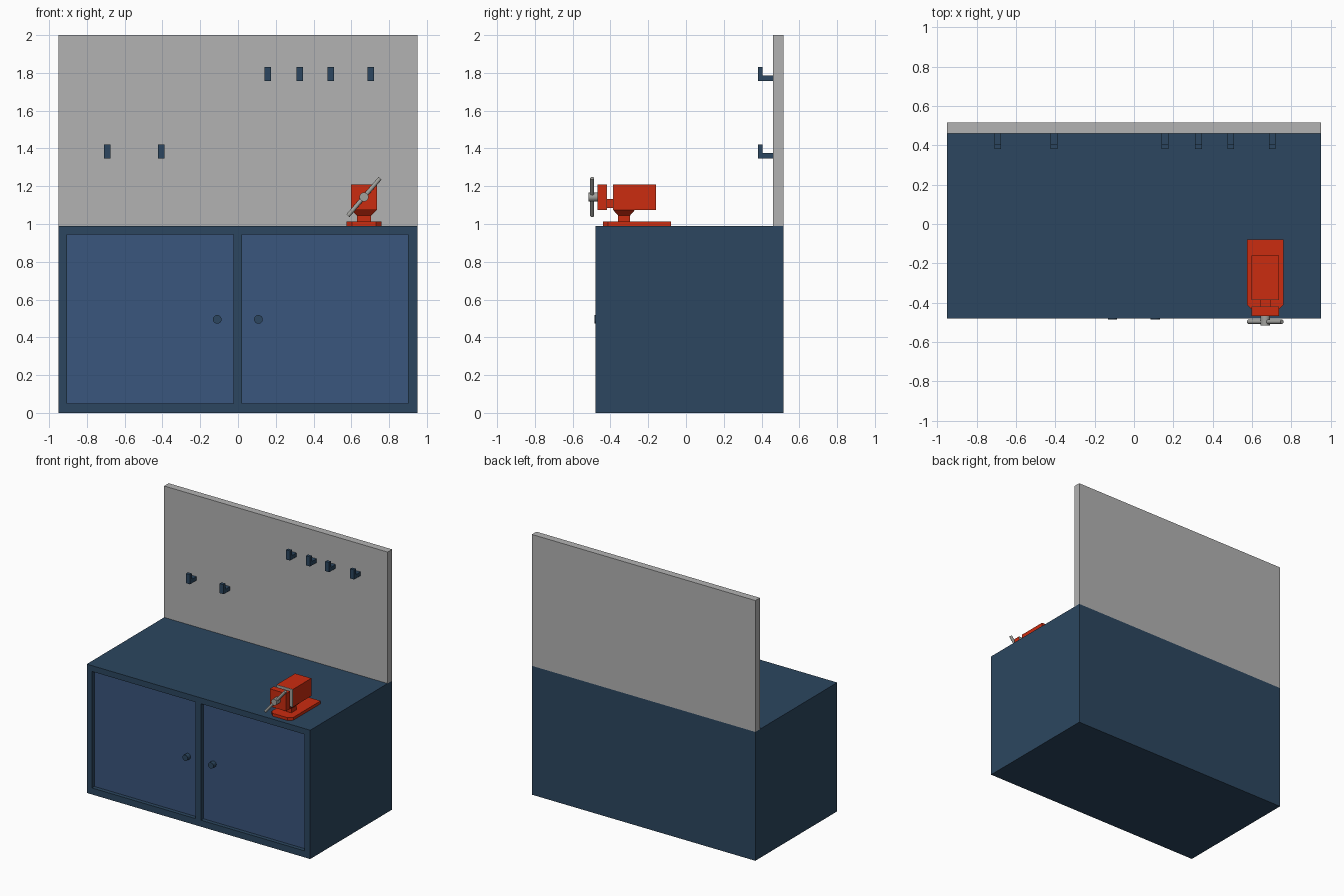
import bpy, bmesh
from math import atan2, hypot, pi
from mathutils import Matrix, Vector

old = bpy.data.objects.get("Cube")
if old:
    bpy.data.objects.remove(old, do_unlink=True)


def material(name, rgb):
    m = bpy.data.materials.new(name)
    m.use_nodes = True
    m.diffuse_color = (*rgb, 1)
    m.node_tree.nodes["Principled BSDF"].inputs["Base Color"].default_value = (*rgb, 1)
    return m


NAVY = material("navy paint", (0.025, 0.062, 0.115))
BLUE = material("door blue", (0.042, 0.092, 0.205))
GREY = material("board grey", (0.45, 0.45, 0.45))
RED = material("vise red", (0.6, 0.025, 0.005))
STEEL = material("steel", (0.36, 0.36, 0.34))


def finish(bm, name, *mats):
    bmesh.ops.recalc_face_normals(bm, faces=bm.faces)
    me = bpy.data.meshes.new(name)
    bm.to_mesh(me)
    bm.free()
    for m in mats:
        me.materials.append(m)
    ob = bpy.data.objects.new(name, me)
    bpy.context.collection.objects.link(ob)
    return ob


def add_box(bm, x, y, z):
    size = [b - a for a, b in (x, y, z)]
    mid = [(a + b) / 2 for a, b in (x, y, z)]
    mat = Matrix.Translation(mid) @ Matrix.Diagonal((*size, 1))
    return bmesh.ops.create_cube(bm, size=1, matrix=mat)["verts"]


def box(name, x, y, z, mat):
    bm = bmesh.new()
    add_box(bm, x, y, z)
    return finish(bm, name, mat)


def rod(name, a, b, r, mat, sides=16):
    a, b = Vector(a), Vector(b)
    d = b - a
    bm = bmesh.new()
    place = Matrix.Translation((a + b) / 2) @ d.to_track_quat('Z', 'Y').to_matrix().to_4x4()
    bmesh.ops.create_cone(bm, cap_ends=True, segments=sides, radius1=r, radius2=r,
                          depth=d.length, matrix=place)
    for f in bm.faces:
        f.smooth = len(f.verts) == 4
    for e in bm.edges:
        e.smooth = all(f.smooth for f in e.link_faces)
    return finish(bm, name, mat)


# Cabinet with two recessed doors
W, FRONT, BACK, TOP = 0.95, -0.48, 0.515, 0.99
DOORS = ((-0.905, -0.025), (0.02, 0.90))
SILL, HEAD, RECESS = 0.05, 0.945, 0.03
bm = bmesh.new()
add_box(bm, (-W, W), (FRONT, BACK), (0, TOP))
cuts = [((x, 0, 0), (1, 0, 0)) for door in DOORS for x in door]
cuts += [((0, 0, z), (0, 0, 1)) for z in (SILL, HEAD)]
for co, no in cuts:
    bmesh.ops.bisect_plane(bm, geom=bm.verts[:] + bm.edges[:] + bm.faces[:],
                           plane_co=co, plane_no=no)
panels = []
for f in bm.faces:
    c = f.calc_center_median()
    if f.normal.y < -0.9 and SILL < c.z < HEAD and any(a < c.x < b for a, b in DOORS):
        panels.append(f)
bmesh.ops.inset_individual(bm, faces=panels, thickness=0, depth=-RECESS)
for f in panels:
    f.material_index = 1
finish(bm, "cabinet", NAVY, BLUE)

# Door knobs
for side, x in (("right", -0.11), ("left", 0.108)):
    rod(side + "_door_knob", (x, FRONT + RECESS, 0.495), (x, FRONT - 0.005, 0.495), 0.023, NAVY)

# Back board and its hooks
BOARD = 0.46
box("back_board", (-W, W), (BOARD, BACK), (TOP, 2), GREY)
hooks = [(x, 1.757) for x in (0.158, 0.328, 0.491, 0.703)] + [(x, 1.347) for x in (-0.693, -0.407)]
for i, (x, z) in enumerate(hooks):
    bm = bmesh.new()
    outline = [(BOARD, z), (0.382, z), (0.382, z + 0.074), (0.406, z + 0.074),
               (0.406, z + 0.03), (BOARD, z + 0.03)]
    face = bm.faces.new([bm.verts.new((x - 0.017, y, h)) for y, h in outline])
    ext = bmesh.ops.extrude_face_region(bm, geom=[face])["geom"]
    bmesh.ops.translate(bm, vec=(0.034, 0, 0),
                        verts=[v for v in ext if isinstance(v, bmesh.types.BMVert)])
    finish(bm, f"hook_{i + 1}", NAVY)

# Vise base plate with clipped front corners
CX = 0.667
bm = bmesh.new()
add_box(bm, (CX - 0.092, CX + 0.092), (-0.44, -0.08), (TOP, 1.012))
corners = [e for e in bm.edges if all(v.co.y < -0.4 for v in e.verts)
           and abs(e.verts[0].co.z - e.verts[1].co.z) > 0.01]
bmesh.ops.bevel(bm, geom=corners, offset=0.028, segments=1, affect='EDGES')
finish(bm, "vise_base", RED)

# Vise pedestal and its flare under the body
box("vise_pedestal", (CX - 0.038, CX + 0.038), (-0.36, -0.296), (1.012, 1.047), RED)
bm = bmesh.new()
for v in add_box(bm, (CX - 0.069, CX + 0.069), (-0.386, -0.27), (1.045, 1.075)):
    if v.co.z < 1.06:
        v.co.x = CX + (0.038 if v.co.x > CX else -0.038)
        v.co.y = -0.36 if v.co.y < -0.33 else -0.296
finish(bm, "vise_flare", RED)

# Vise body, slide and moving jaw
jaw_x, jaw_z = (CX - 0.069, CX + 0.069), (1.074, 1.21)
box("vise_body", jaw_x, (-0.384, -0.16), jaw_z, RED)
box("vise_jaw", jaw_x, (-0.468, -0.422), jaw_z, RED)
box("vise_slide", (CX - 0.026, CX + 0.026), (-0.423, -0.383), (1.085, 1.133), RED)
box("body_grip_plate", jaw_x, (-0.387, -0.384), jaw_z, STEEL)
box("jaw_grip_plate", jaw_x, (-0.422, -0.419), jaw_z, STEEL)

# Screw hub and turning handle
HZ = 1.143
rod("screw_hub", (CX, -0.468, HZ), (CX, -0.516, HZ), 0.024, STEEL)
rod("vise_handle", (CX - 0.085, -0.497, HZ - 0.099), (CX + 0.085, -0.497, HZ + 0.099),
    0.011, STEEL, 12)
